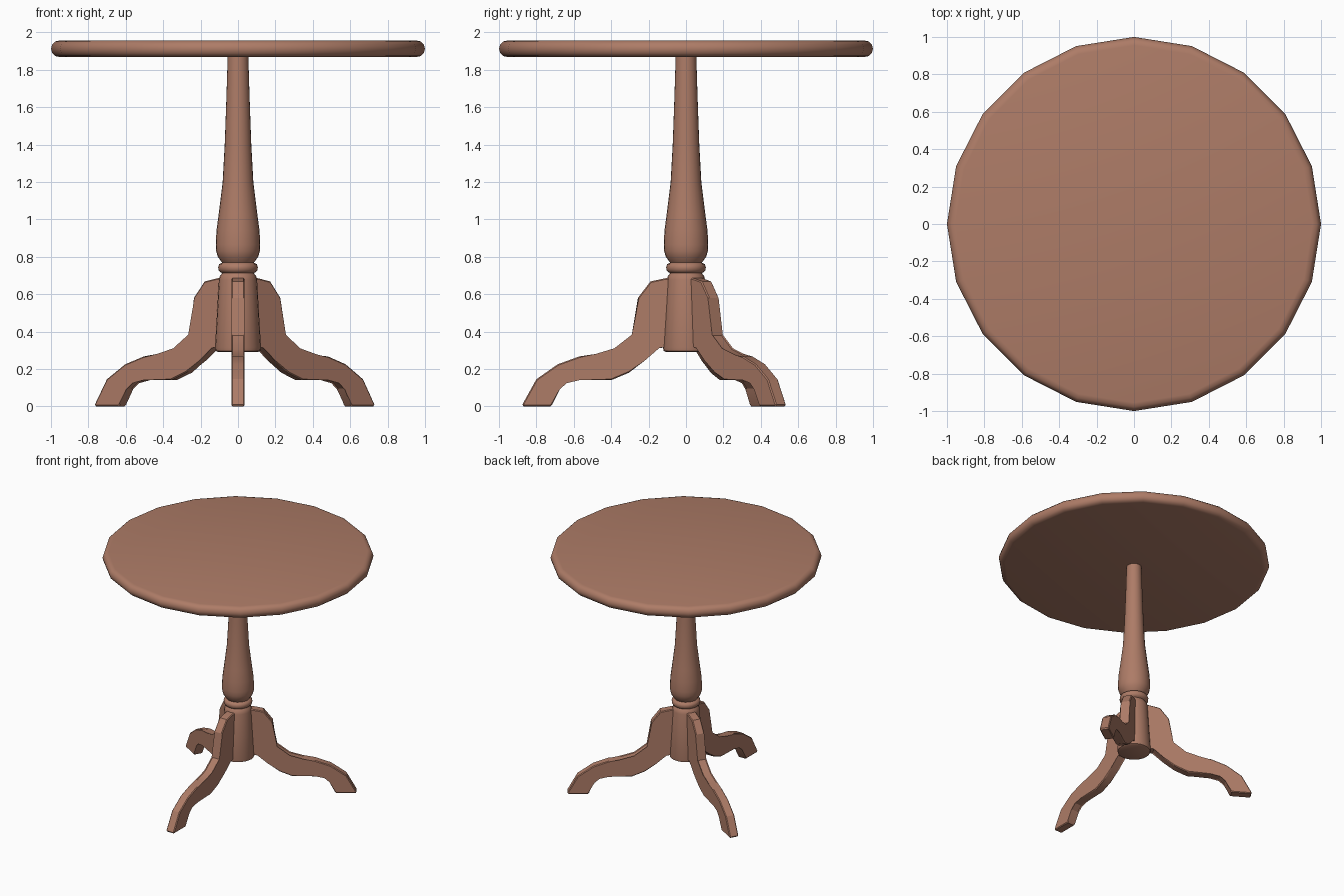
import bpy, bmesh
from math import pi, sin, cos, radians

if "Cube" in bpy.data.objects:
    bpy.data.objects.remove(bpy.data.objects["Cube"])

wood = bpy.data.materials.new("brown_wood")
wood.diffuse_color = (0.42, 0.2, 0.135, 1)
wood.use_nodes = True
wood.node_tree.nodes["Principled BSDF"].inputs["Base Color"].default_value = wood.diffuse_color


def finish(name, bm, angle):
    bmesh.ops.recalc_face_normals(bm, faces=bm.faces)
    mesh = bpy.data.meshes.new(name)
    bm.to_mesh(mesh)
    bm.free()
    mesh.materials.append(wood)
    obj = bpy.data.objects.new(name, mesh)
    bpy.context.collection.objects.link(obj)
    bpy.ops.object.select_all(action='DESELECT')
    obj.select_set(True)
    bpy.context.view_layer.objects.active = obj
    bpy.ops.object.shade_smooth_by_angle(angle=radians(angle))
    return obj


def lathe(name, profile, sides, angle):
    """Turn a (radius, height) profile around z and cap both ends."""
    bm = bmesh.new()
    rings = [[bm.verts.new((r * cos(2 * pi * i / sides), r * sin(2 * pi * i / sides), z))
              for i in range(sides)] for r, z in profile]
    for a, b in zip(rings, rings[1:]):
        for i in range(sides):
            j = (i + 1) % sides
            bm.faces.new((a[i], a[j], b[j], b[i]))
    bm.faces.new(rings[0][::-1])
    bm.faces.new(rings[-1])
    return finish(name, bm, angle)


def leg(name, outline, degrees, half=0.035):
    """Extrude the leg outline (reach, height) and point it along the angle."""
    c, s = cos(radians(degrees)), sin(radians(degrees))
    bm = bmesh.new()
    sides = [[bm.verts.new((r * c - t * s, r * s + t * c, z)) for r, z in outline]
             for t in (-half, half)]
    n = len(outline)
    for i in range(n):
        j = (i + 1) % n
        bm.faces.new((sides[0][i], sides[0][j], sides[1][j], sides[1][i]))
    caps = [bm.faces.new(sides[0][::-1]), bm.faces.new(sides[1])]
    rim = list({e for f in caps for e in f.edges})
    bmesh.ops.bevel(bm, geom=rim, offset=0.006, segments=1, affect='EDGES')
    return finish(name, bm, 25)


# Twenty-sided top with a rounded rim
lathe("table_top", [(0.955, 1.868), (0.978, 1.873), (0.993, 1.888), (1.0, 1.912),
                    (0.993, 1.936), (0.978, 1.951), (0.955, 1.956)], 20, 40)

# Turned column: leg block, ring, then the tapering vase
lathe("column", [
    (0.105, 0.29), (0.12, 0.297), (0.123, 0.315), (0.112, 0.5), (0.102, 0.675),
    (0.097, 0.697), (0.085, 0.712), (0.096, 0.718), (0.105, 0.73), (0.106, 0.745),
    (0.101, 0.76), (0.085, 0.768), (0.09, 0.775), (0.108, 0.8), (0.117, 0.83),
    (0.119, 0.865), (0.115, 0.94), (0.103, 1.03), (0.082, 1.2), (0.071, 1.4),
    (0.062, 1.65), (0.055, 1.875)], 24, 50)

# Three curved legs
outline = [
    (0.06, 0.685), (0.11, 0.685), (0.19, 0.668), (0.257, 0.58), (0.284, 0.38),
    (0.38, 0.305), (0.483, 0.274), (0.57, 0.267), (0.686, 0.225), (0.80, 0.145),
    (0.875, 0.01), (0.868, 0.0), (0.725, 0.0), (0.715, 0.01), (0.68, 0.095),
    (0.64, 0.13), (0.57, 0.14), (0.40, 0.14), (0.305, 0.18), (0.22, 0.245),
    (0.145, 0.318), (0.06, 0.32)]
leg("front_leg", outline, -90)
leg("back_right_leg", outline, 35.5)
leg("back_left_leg", outline, 149)
